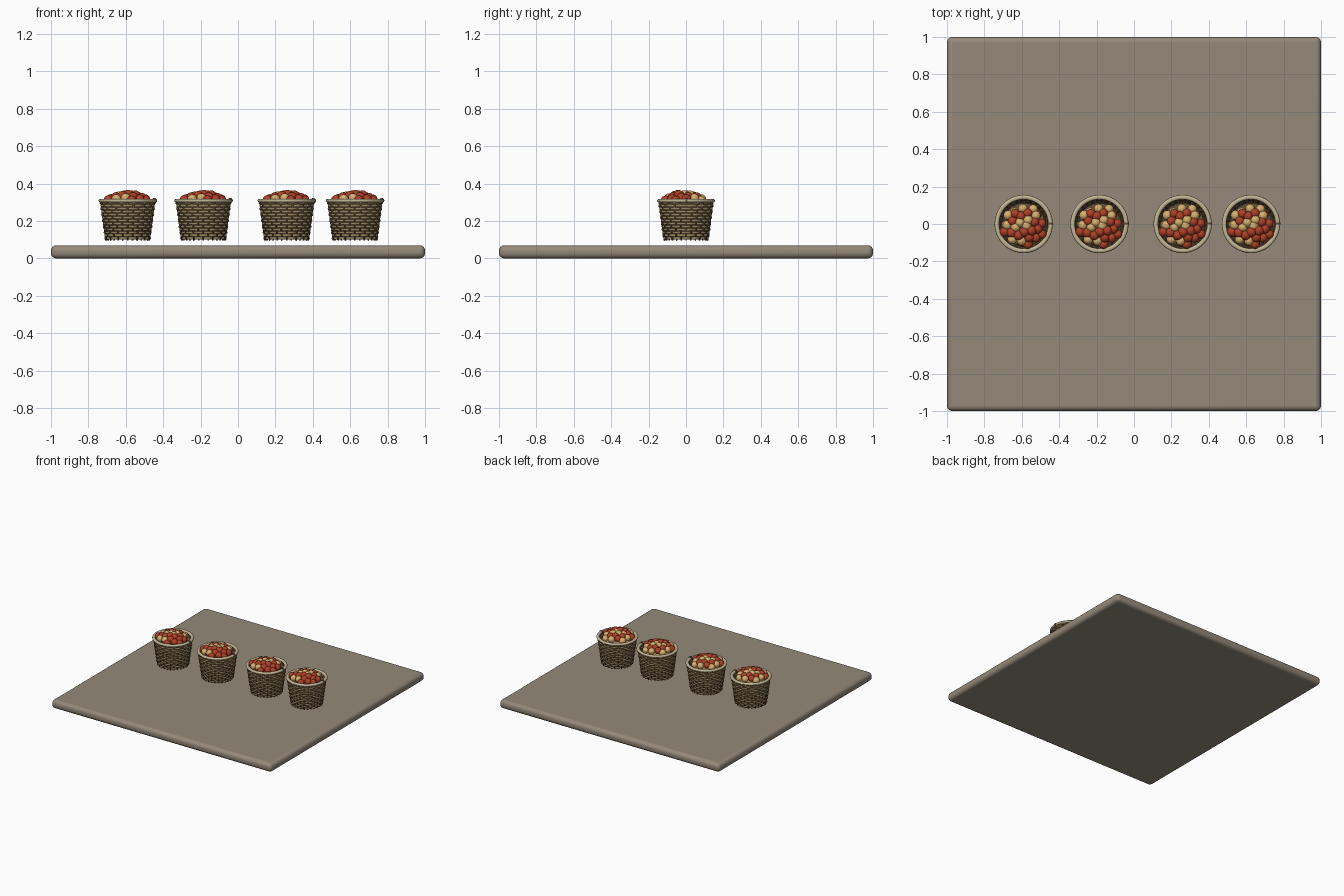
import bpy, bmesh, math, random
from mathutils import Vector, Matrix

random.seed(4)
cube = bpy.data.objects.get("Cube")
if cube:
    bpy.data.objects.remove(cube, do_unlink=True)


def material(name, srgb):
    col = [c ** 2.2 for c in srgb] + [1]
    m = bpy.data.materials.new(name)
    m.use_nodes = True
    m.diffuse_color = col
    m.node_tree.nodes["Principled BSDF"].inputs["Base Color"].default_value = col
    return m


STONE = material("warm grey slab", (0.58, 0.535, 0.475))
WICKER = material("wicker tan", (0.60, 0.51, 0.37))
STAKE = material("dark wicker", (0.40, 0.33, 0.24))
RIM = material("pale rim", (0.76, 0.71, 0.58))
RED = material("red fruit", (0.68, 0.26, 0.17))
YELLOW = material("golden fruit", (0.84, 0.68, 0.43))

BASE_Z, TOP_Z = 0.095, 0.305
BASE_R, TOP_R = 0.115, 0.143
STAKES = 28


def radius_at(z):
    return BASE_R + (TOP_R - BASE_R) * (z - BASE_Z) / (TOP_Z - BASE_Z)


def finish(bm, name, mats, smooth=True):
    bmesh.ops.recalc_face_normals(bm, faces=bm.faces)
    for f in bm.faces:
        f.smooth = smooth
    me = bpy.data.meshes.new(name)
    bm.to_mesh(me)
    bm.free()
    for m in mats:
        me.materials.append(m)
    return me


def add_ring(bm, path, thick, tall, steps, sides=6):
    """Closed strand; path(angle) gives radius and height."""
    loops = []
    for i in range(steps):
        a = math.tau * i / steps
        r, z = path(a)
        loop = []
        for k in range(sides):
            t = math.tau * k / sides
            rr = r + thick * math.cos(t)
            loop.append(bm.verts.new((rr * math.cos(a), rr * math.sin(a),
                                      z + tall * math.sin(t))))
        loops.append(loop)
    for i in range(steps):
        p, q = loops[i], loops[(i + 1) % steps]
        for k in range(sides):
            n = (k + 1) % sides
            bm.faces.new((p[k], q[k], q[n], p[n]))


def add_rod(bm, a, b, r):
    a, b = Vector(a), Vector(b)
    rot = (b - a).to_track_quat('Z', 'Y').to_matrix().to_4x4()
    bmesh.ops.create_cone(bm, cap_ends=True, segments=6, radius1=r, radius2=r,
                          depth=(b - a).length,
                          matrix=Matrix.Translation((a + b) / 2) @ rot)


def weave_mesh():
    # strands passing in front of and behind alternate stakes
    bm = bmesh.new()
    rows = 13
    for row in range(rows):
        z = BASE_Z + 0.012 + (TOP_Z - BASE_Z - 0.02) * row / (rows - 1)
        phase = math.pi * (row % 2)
        add_ring(bm, lambda a: (radius_at(z) + 0.004 * math.cos(a * STAKES / 2 + phase), z),
                 0.004, 0.0075, STAKES * 4)
    return finish(bm, "basket_weave", [WICKER])


def stakes_mesh():
    bm = bmesh.new()
    for i in range(STAKES):
        a = math.tau * i / STAKES
        c, s = math.cos(a), math.sin(a)
        add_rod(bm, (BASE_R * c, BASE_R * s, BASE_Z),
                (TOP_R * c, TOP_R * s, TOP_Z), 0.0045)
    return finish(bm, "basket_stakes", [STAKE])


def liner_mesh():
    # inner wall and floor, open at the top
    bm = bmesh.new()
    lo = BASE_Z + 0.01
    bmesh.ops.create_cone(bm, cap_ends=True, segments=48,
                          radius1=radius_at(lo) - 0.003, radius2=TOP_R - 0.003,
                          depth=TOP_Z - lo,
                          matrix=Matrix.Translation((0, 0, (lo + TOP_Z) / 2)))
    top = [f for f in bm.faces if f.calc_center_median().z > TOP_Z - 0.001]
    bmesh.ops.delete(bm, geom=top, context='FACES_ONLY')
    me = finish(bm, "basket_liner", [STAKE])
    for p in me.polygons:
        p.use_smooth = len(p.vertices) == 4
    return me


def rim_mesh():
    bm = bmesh.new()
    add_ring(bm, lambda a: (0.143, 0.309), 0.0125, 0.010, 64, 10)
    return finish(bm, "basket_rim", [RIM])


def binding_mesh():
    # small wrap where the rim ends meet
    bm = bmesh.new()
    bmesh.ops.create_cone(bm, cap_ends=True, segments=12, radius1=0.0145,
                          radius2=0.0145, depth=0.012,
                          matrix=Matrix.Translation((0.143, 0.002, 0.309))
                          @ Matrix.Rotation(math.pi / 2, 4, 'X'))
    return finish(bm, "rim_binding", [STAKE], False)


def fruit_mesh():
    # domed pile in a spiral over a lower filling layer
    bm = bmesh.new()

    def ball(x, y, z, r, index):
        res = bmesh.ops.create_uvsphere(bm, u_segments=16, v_segments=10, radius=r,
                                        matrix=Matrix.Translation((x, y, z)))
        for f in {f for v in res["verts"] for f in v.link_faces}:
            f.material_index = index

    golden = math.pi * (3 - math.sqrt(5))
    for count, spread, peak, drop in ((27, 0.108, 0.342, 0.034), (18, 0.095, 0.295, 0.02)):
        for i in range(count):
            q = (i + 0.5) / count
            r, a = spread * math.sqrt(q), i * golden
            x, y = r * math.cos(a), r * math.sin(a) - 0.01
            tan = random.random() < (0.55 if x < 0 else 0.25)
            ball(x, y, peak - drop * q + random.uniform(-0.004, 0.002),
                 random.uniform(0.025, 0.028), int(tan))
    return finish(bm, "fruit_pile", [RED, YELLOW])


# Slab with rounded edges
bm = bmesh.new()
bmesh.ops.create_cube(bm, size=1, matrix=Matrix.Translation((0, 0, 0.035))
                      @ Matrix.Diagonal((2, 2, 0.07, 1)))
slab = bpy.data.objects.new("slab", finish(bm, "slab", [STONE], False))
bpy.context.collection.objects.link(slab)
bevel = slab.modifiers.new("rounded_edges", 'BEVEL')
bevel.width = 0.028
bevel.segments = 4
bpy.context.view_layer.objects.active = slab
slab.select_set(True)
bpy.ops.object.shade_smooth_by_angle(angle=math.radians(30))

# Four matching baskets in a row
parts = [weave_mesh(), stakes_mesh(), liner_mesh(), rim_mesh(), binding_mesh(), fruit_mesh()]
for n, x in enumerate((-0.59, -0.185, 0.26, 0.625), 1):
    for me in parts:
        ob = bpy.data.objects.new(f"{me.name}_{n}", me)
        ob.location.x = x
        bpy.context.collection.objects.link(ob)
